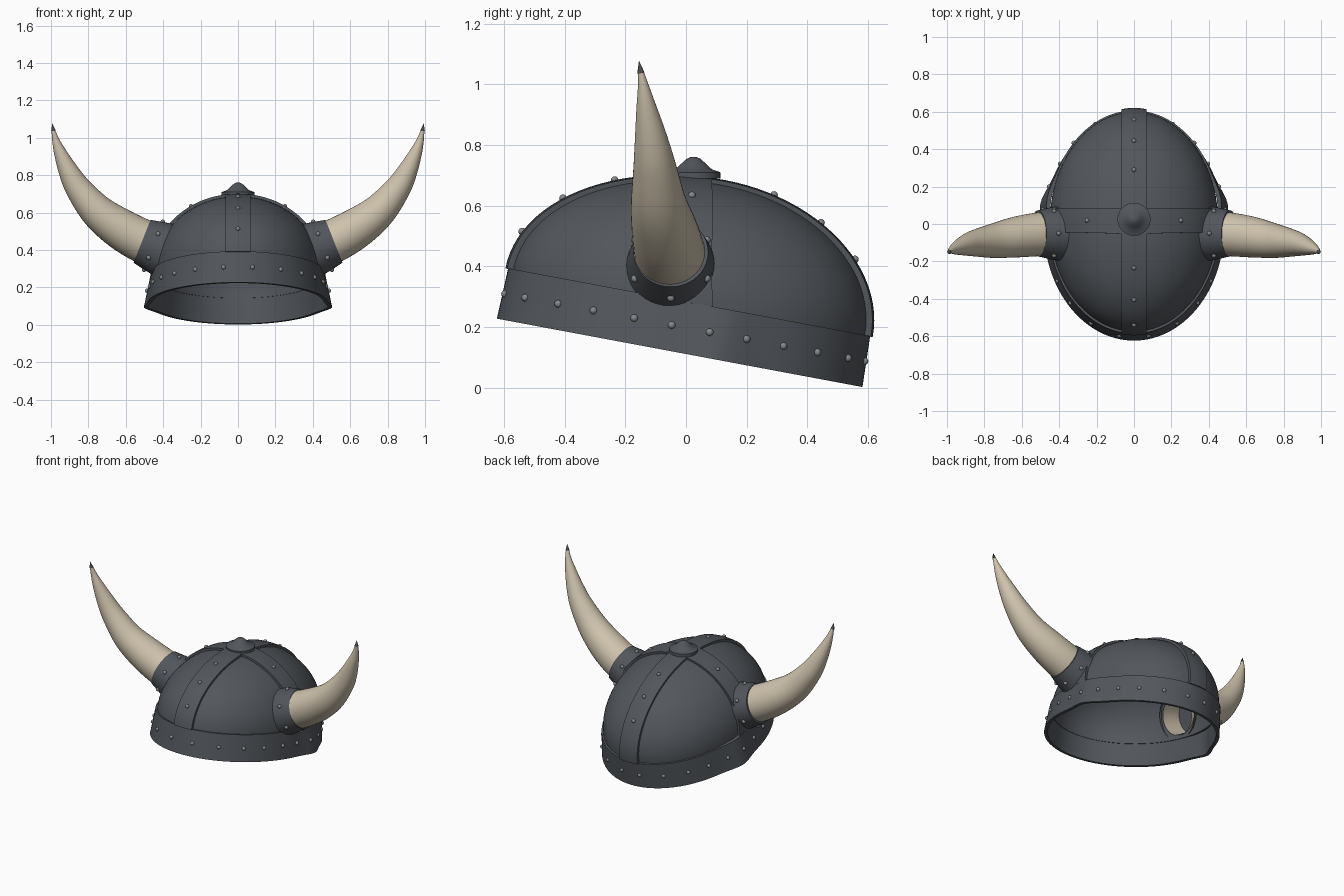
import bpy, bmesh, math
from mathutils import Vector, Matrix

if "Cube" in bpy.data.objects:
    bpy.data.objects.remove(bpy.data.objects["Cube"])

def material(name, rgb):
    m = bpy.data.materials.new(name)
    m.diffuse_color = (*rgb, 1)
    m.use_nodes = True
    m.node_tree.nodes["Principled BSDF"].inputs["Base Color"].default_value = m.diffuse_color
    return m

STEEL = material("dark_steel", (0.085, 0.095, 0.108))
RIVET = material("rivet_metal", (0.23, 0.245, 0.26))
BONE = material("horn_bone", (0.62, 0.545, 0.415))
TIP = material("dark_tip", (0.06, 0.06, 0.06))

# ---------- helpers ----------
TILT = math.atan(0.187)
CT, ST = math.cos(TILT), math.sin(TILT)

def tilted(x, u, v):
    """helmet frame (x, back, up) to world"""
    return Vector((x, 0.01 + CT * u + ST * v, 0.28 - ST * u + CT * v))

def dome_point(a, b, c, k=1.0):
    """unit half sphere direction to dome surface"""
    r = min(1, math.hypot(a, b))
    return tilted(0.45 * a * k, (0.595 * b + 0.04 * (1 - r)) * k, 0.405 * c * k)

def make(name, bm, mat):
    bmesh.ops.remove_doubles(bm, verts=bm.verts, dist=1e-5)
    bmesh.ops.recalc_face_normals(bm, faces=bm.faces)
    me = bpy.data.meshes.new(name)
    bm.to_mesh(me)
    bm.free()
    ob = bpy.data.objects.new(name, me)
    bpy.context.collection.objects.link(ob)
    me.materials.append(mat)
    return ob

def finish(ob, angle=35):
    """apply modifiers, smooth with sharp edges kept"""
    dg = bpy.context.evaluated_depsgraph_get()
    me = bpy.data.meshes.new_from_object(ob.evaluated_get(dg))
    ob.modifiers.clear()
    ob.data = me
    me.shade_smooth()
    me.set_sharp_from_angle(angle=math.radians(angle))

def grid(rows, wrap=False):
    """skin a list of point rows"""
    bm = bmesh.new()
    vs = [[bm.verts.new(p) for p in row] for row in rows]
    n = len(rows[0])
    for r0, r1 in zip(vs, vs[1:]):
        for j in range(n if wrap else n - 1):
            k = (j + 1) % n
            bm.faces.new((r0[j], r0[k], r1[k], r1[j]))
    return bm

def ring(center, axis, r, n=40):
    t = Vector(axis).normalized()
    e1 = t.cross(Vector((0, 1, 0))).normalized()
    e2 = t.cross(e1)
    return [Vector(center) + r * (math.cos(2 * math.pi * i / n) * e1 + math.sin(2 * math.pi * i / n) * e2)
            for i in range(n)]

def solidify(ob, t):
    m = ob.modifiers.new("thickness", 'SOLIDIFY')
    m.thickness, m.offset = t, -1

def mirror(ob):
    ob.modifiers.new("mirror", 'MIRROR')

# ---------- horn placement and hole cutter ----------
AXIS = Vector((0.93, 0, 0.367)).normalized()
OUT = Vector((0.513, -0.05, 0.447))          # centre of the collar's outer end
bm = grid([ring(OUT - AXIS * 0.25, AXIS, 0.122), ring(OUT, AXIS, 0.122)], True)
bmesh.ops.holes_fill(bm, edges=bm.edges)
cutter = make("hole_cutter", bm, STEEL)
mirror(cutter)
finish(cutter)
cutter.hide_render = True
cutter.hide_viewport = False

def cut(ob):
    m = ob.modifiers.new("holes", 'BOOLEAN')
    m.operation, m.object, m.solver = 'DIFFERENCE', cutter, 'EXACT'

# ---------- dome ----------
N = 80
angs = [2 * math.pi * i / N for i in range(N)]
rows = [[tilted(0.45 * math.sin(t), -0.595 * math.cos(t), -0.03) for t in angs]]
for i in range(25):
    th = math.radians(90 * i / 24)
    r = math.cos(th)
    rows.append([dome_point(r * math.sin(t), -r * math.cos(t), math.sin(th)) for t in angs])
dome = make("dome", grid(rows, True), STEEL)
solidify(dome, 0.012)
cut(dome)
finish(dome)

# ---------- straps over the dome ----------
K = 1.035
def long_point(x, s, k=K):
    rho = math.sqrt(1 - (x / 0.45) ** 2)
    return dome_point(x / 0.45, -math.cos(s) * rho, math.sin(s) * rho, k)

def cross_point(y, s, k=K):
    u = (y - 0.01 - ST * 0.405 * math.sin(s)) / CT
    b = (u - 0.04 * (1 - abs(math.cos(s)))) / 0.595
    rho = math.sqrt(1 - b * b)
    return dome_point(math.cos(s) * rho, b, math.sin(s) * rho, k)

ss = [math.pi * i / 48 for i in range(49)]
long_strap = make("long_strap", grid([[long_point(x, s) for x in (-.064, -.03, 0, .03, .064)] for s in ss]), STEEL)
cross_strap = make("cross_strap", grid([[cross_point(y, s) for y in (-.042, -.01, .02, .05, .084)] for s in ss]), STEEL)
for ob in (long_strap, cross_strap):
    for p in ob.data.polygons:               # make sure faces look outward
        if p.normal.dot(p.center - Vector((0, 0, 0.28))) < 0:
            ob.data.flip_normals()
        break
    solidify(ob, 0.022)
cut(cross_strap)
for ob in (long_strap, cross_strap):
    finish(ob)

# ---------- rim band, pulled out at the ears ----------
def band_point(t, f, inset=0.0):
    """f = 0 at the lower edge, 1 at the upper edge"""
    deg = math.degrees(t) % 360
    side = min(deg, 360 - deg)
    bulge = (0.03 - 0.015 * f) * math.exp(-((side - 102) / 9) ** 2)
    a = 0.482 - 0.022 * f - inset
    b = 0.613 - 0.006 * f - inset
    x = a * math.sin(t)
    return tilted(x + math.copysign(bulge, x), -b * math.cos(t), -0.168 + 0.17 * f)

prof = [(0, 0), (.5, 0), (1, 0), (1, .022), (.5, .022), (0, .022), (0, 0)]
angs = [2 * math.pi * i / 120 for i in range(120)]
finish(make("rim_band", grid([[band_point(t, f, d) for t in angs] for f, d in prof], True), STEEL))

# ---------- top knob ----------
prof = [(0, .69), (.088, .69), (.088, .71), (.06, .72), (.042, .737), (.022, .755), (.01, .76), (0, .761)]
finish(make("top_knob", grid([[Vector((r * math.cos(t), 0.025 + r * math.sin(t), z)) for t in angs[::3]]
                              for r, z in prof], True), STEEL))

# ---------- collars ----------
prof = [(-.14, .15), (-.07, .138), (0, .123), (0, .06), (0, 0)]
collar = make("horn_collars", grid([ring(OUT + AXIS * s, AXIS, r) for s, r in prof], True), STEEL)
mirror(collar)
finish(collar)

# ---------- horns ----------
path = [(.385, -.05, .397, .121), (.507, -.055, .447, .117), (.63, -.07, .515, .109), (.75, -.09, .605, .092),
        (.85, -.103, .725, .071), (.905, -.115, .82, .054), (.95, -.13, .92, .034), (.975, -.14, .99, .019),
        (.988, -.15, 1.045, .009)]
pts = [Vector(p) for p in path]
pts = [pts[0] * 2 - pts[1]] + pts + [pts[-1] * 2 - pts[-2]]
smooth = []
for p0, p1, p2, p3 in zip(pts, pts[1:], pts[2:], pts[3:]):
    for i in range(5):
        t = i / 5
        smooth.append(0.5 * (2 * p1 + (p2 - p0) * t + (2 * p0 - 5 * p1 + 4 * p2 - p3) * t * t
                             + (3 * p1 - p0 - 3 * p2 + p3) * t ** 3))
smooth.append(pts[-2])
rows = []
for i, p in enumerate(smooth):
    d = smooth[min(i + 1, len(smooth) - 1)] - smooth[max(i - 1, 0)]
    rows.append(ring(p.xyz, d.xyz, p.w))
horn = make("horns", grid(rows, True), BONE)
mirror(horn)
finish(horn, 60)

# dark horn tips
tip_dir = Vector((.006, -.006, .04))
base = Vector((.987, -.149, 1.038))
tips = make("horn_tips", grid([ring(base, tip_dir, r, 12) for r in (0, .012)]
                              + [ring(base + tip_dir, tip_dir, 0, 12)], True), TIP)
mirror(tips)
finish(tips)

# ---------- rivets ----------
spots = []
for deg in (9.5, 29, 46, 60, 74, 86, 98, 110, 123, 137, 154, 172):     # rim band
    for sgn in (1, -1):
        spots.append(band_point(math.radians(deg * sgn), 0.5))
for y in (-.54, -.406, -.235, .29, .444, .556):                        # long strap
    spots.append(min((long_point(0, math.pi * i / 400) for i in range(401)), key=lambda p: abs(p.y - y)))
for x in (-.25, .25):                                                  # cross strap
    spots.append(min((cross_point(.02, math.pi * i / 400) for i in range(401)), key=lambda p: abs(p.x - x)))
for p in ring(OUT - AXIS * 0.065, AXIS, 0.137, 6):                     # collars
    spots += [p, Vector((-p.x, p.y, p.z))]
bm = bmesh.new()
for p in spots:
    bmesh.ops.create_uvsphere(bm, u_segments=10, v_segments=8, radius=0.0125, matrix=Matrix.Translation(p))
finish(make("rivets", bm, RIVET), 60)
